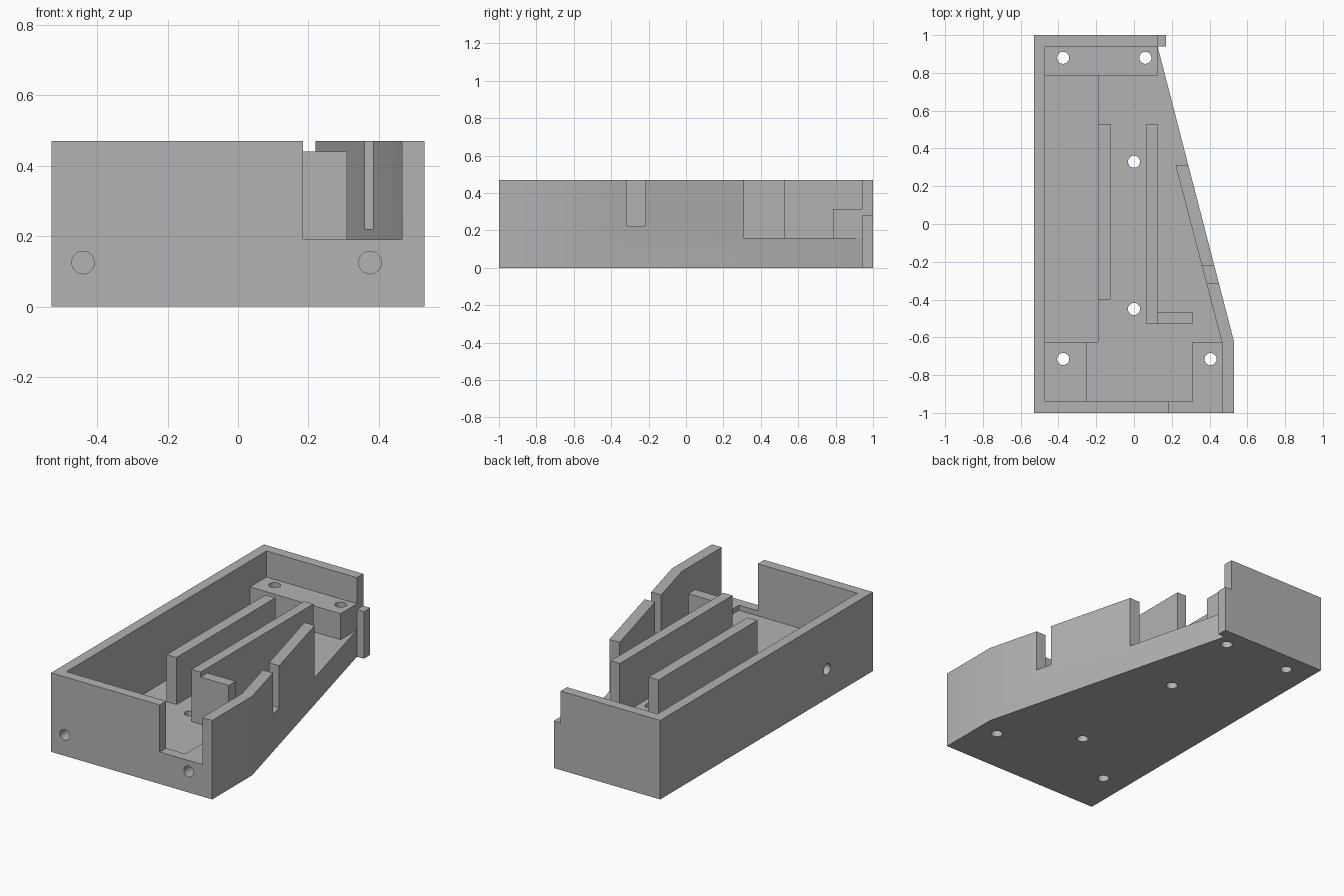
import bpy
import bmesh
import math
from mathutils import Matrix, Vector

cube = bpy.data.objects.get("Cube")
if cube:
    bpy.data.objects.remove(cube, do_unlink=True)

TOP = 0.47      # rim height
OVER = 0.7      # cutters reach above the rim
FLOOR = 0.16    # main floor height
R = 0.032       # screw hole radius

grey = bpy.data.materials.new("plain grey")
grey.use_nodes = True
grey.diffuse_color = (0.45, 0.45, 0.45, 1)
grey.node_tree.nodes["Principled BSDF"].inputs["Base Color"].default_value = (0.45, 0.45, 0.45, 1)


def add_object(name, bm):
    bmesh.ops.recalc_face_normals(bm, faces=bm.faces)
    mesh = bpy.data.meshes.new(name)
    bm.to_mesh(mesh)
    bm.free()
    mesh.materials.append(grey)
    obj = bpy.data.objects.new(name, mesh)
    bpy.context.collection.objects.link(obj)
    return obj


def prism(name, outline, z0, z1):
    """Extrude a flat outline from z0 to z1."""
    bm = bmesh.new()
    face = bm.faces.new([bm.verts.new((x, y, z0)) for x, y in outline])
    side = bmesh.ops.extrude_face_region(bm, geom=[face])["geom"]
    verts = [g for g in side if isinstance(g, bmesh.types.BMVert)]
    bmesh.ops.translate(bm, verts=verts, vec=(0, 0, z1 - z0))
    return add_object(name, bm)


def box(name, x0, x1, y0, y1, z0, z1):
    return prism(name, [(x0, y0), (x1, y0), (x1, y1), (x0, y1)], z0, z1)


def rod(name, start, end):
    """Round cutter running between two points."""
    a, b = Vector(start), Vector(end)
    turn = (b - a).to_track_quat("Z", "Y").to_matrix().to_4x4()
    bm = bmesh.new()
    bmesh.ops.create_cone(bm, cap_ends=True, segments=32, radius1=R, radius2=R,
                          depth=(b - a).length,
                          matrix=Matrix.Translation((a + b) / 2) @ turn)
    return add_object(name, bm)


# Solid case with one slanted side and a small tab at the back corner
case = prism("case", [(-0.53, -1), (0.53, -1), (0.53, -0.625), (0.125, 0.94),
                      (0.17, 0.94), (0.17, 1), (-0.53, 1)], 0, TOP)

cutters = [
    # Main cavity, leaving corner blocks, the back block and the slanted wall
    prism("cavity_cutter", [(-0.25, -0.94), (0.31, -0.94), (0.31, -0.625),
                            (0.465, -0.625), (0.22, 0.31), (0.6, 0.31),
                            (0.6, 0.94), (0.125, 0.94), (0.125, 0.785),
                            (-0.47, 0.785), (-0.47, -0.625), (-0.25, -0.625)],
          FLOOR, OVER),
    # Deep side pocket
    box("pocket_cutter", -0.47, -0.19, -0.625, 0.785, 0.06, OVER),
    # Lowered tops of the blocks and the tab
    box("back_block_cutter", -0.47, 0.125, 0.785, 0.94, 0.315, OVER),
    box("tab_cutter", 0.125, 0.3, 0.9, 1.1, 0.28, OVER),
    box("front_block_cutter", -0.47, -0.25, -0.94, -0.625, 0.19, OVER),
    # Front opening, level with its corner block
    prism("front_slot_cutter", [(0.185, -1.1), (0.465, -1.1), (0.465, -0.625),
                                (0.31, -0.625), (0.31, -0.94), (0.185, -0.94)],
          0.19, OVER),
    # Notch in the slanted wall
    box("notch_cutter", 0.3, 0.6, -0.315, -0.22, 0.22, OVER),
    # Hole through the long side wall
    rod("side_hole_cutter", (-0.6, -0.57, 0.175), (-0.4, -0.57, 0.175)),
]
# Vertical screw holes
for x, y in [(-0.375, 0.88), (0.06, 0.88), (0, 0.33), (0, -0.45),
             (-0.375, -0.715), (0.405, -0.715)]:
    cutters.append(rod("screw_hole_cutter", (x, y, -0.1), (x, y, OVER)))
# Blind screw holes in the front
for x in (-0.44, 0.375):
    cutters.append(rod("front_hole_cutter", (x, -1.1, 0.125), (x, -0.84, 0.125)))

bpy.context.view_layer.objects.active = case
for cutter in cutters:
    cutter.hide_render = True
    mod = case.modifiers.new("cut", "BOOLEAN")
    mod.operation = "DIFFERENCE"
    mod.solver = "EXACT"
    mod.object = cutter
    bpy.ops.object.modifier_apply(modifier=mod.name)
    bpy.data.objects.remove(cutter, do_unlink=True)

# Upright dividers standing on the floor
box("short_divider", -0.19, -0.125, -0.4, 0.53, FLOOR, 0.44)
box("long_divider", 0.065, 0.125, -0.53, 0.53, FLOOR, TOP)
box("divider_foot", 0.125, 0.31, -0.53, -0.465, FLOOR, 0.44)

# Smooth the hole walls, keep everything else crisp
bpy.ops.object.select_all(action="DESELECT")
case.select_set(True)
bpy.ops.object.shade_smooth_by_angle(angle=math.radians(30))
